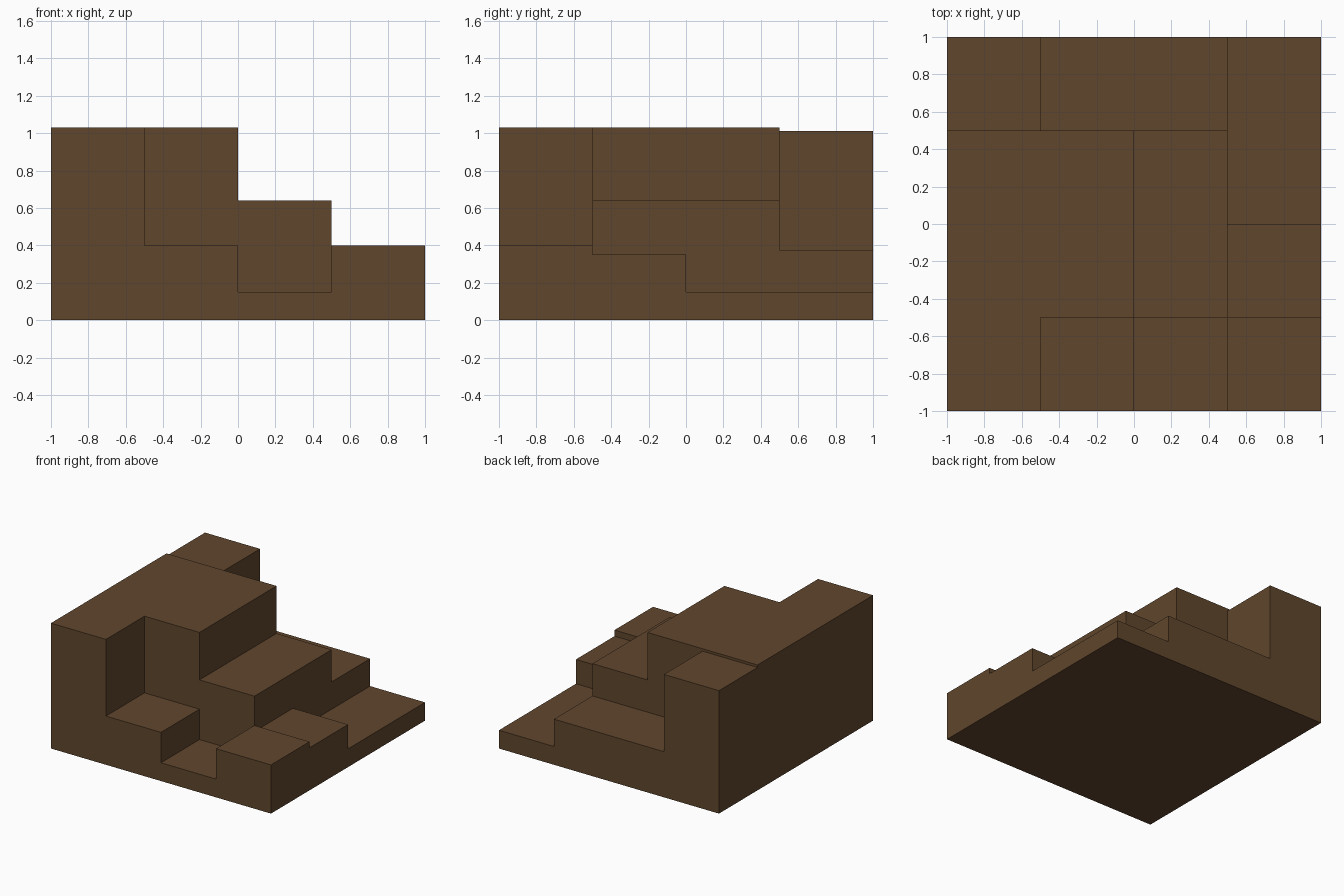
import bpy
import bmesh
from mathutils import Vector

cube = bpy.data.objects.get("Cube")
if cube:
    bpy.data.objects.remove(cube, do_unlink=True)

# Single earth colour
earth = bpy.data.materials.new("earth_brown")
earth.use_nodes = True
colour = (0.117, 0.061, 0.026, 1)
earth.diffuse_color = colour
earth.node_tree.nodes["Principled BSDF"].inputs["Base Color"].default_value = colour

# Terrace heights: one row per strip from front to back, left to right along x
HIGH, REAR, MID, STEP, LEDGE, SIDE, LOW = 1.03, 1.01, 0.64, 0.40, 0.375, 0.35, 0.15
heights = [
    [HIGH, STEP, LOW, STEP],
    [HIGH, HIGH, MID, SIDE],
    [HIGH, HIGH, MID, LOW],
    [REAR, LEDGE, LEDGE, LOW],
]
CELL = 0.5
levels = [0, LOW, SIDE, LEDGE, STEP, MID, REAR, HIGH]


def height_at(col, row):
    inside = 0 <= col < 4 and 0 <= row < 4
    return heights[row][col] if inside else 0


def add_quad(bm, corner, u, v):
    points = (corner, corner + u, corner + u + v, corner + v)
    bm.faces.new([bm.verts.new(p) for p in points])


# Watertight stepped shell: treads, risers and base
bm = bmesh.new()
along_x, along_y = Vector((CELL, 0, 0)), Vector((0, CELL, 0))
for row in range(4):
    for col in range(4):
        top = height_at(col, row)
        base = Vector((col * CELL - 1, row * CELL - 1, 0))
        add_quad(bm, base, along_y, along_x)
        add_quad(bm, base + Vector((0, 0, top)), along_x, along_y)
        sides = [
            (0, -1, base, along_x),
            (1, 0, base + along_x, along_y),
            (0, 1, base + along_x + along_y, -along_x),
            (-1, 0, base + along_y, -along_y),
        ]
        for dx, dy, corner, edge in sides:
            floor = height_at(col + dx, row + dy)
            for low, high in zip(levels, levels[1:]):
                if floor <= low and high <= top:
                    add_quad(bm, corner + Vector((0, 0, low)), edge, Vector((0, 0, high - low)))

# Weld the pieces and merge flat areas into clean faces
bmesh.ops.remove_doubles(bm, verts=bm.verts, dist=0.0001)
bmesh.ops.dissolve_limit(bm, angle_limit=0.01, verts=bm.verts, edges=bm.edges)
bmesh.ops.recalc_face_normals(bm, faces=bm.faces)

mesh = bpy.data.meshes.new("terraced_hillside")
bm.to_mesh(mesh)
bm.free()
mesh.materials.append(earth)
hillside = bpy.data.objects.new("terraced_hillside", mesh)
bpy.context.collection.objects.link(hillside)
